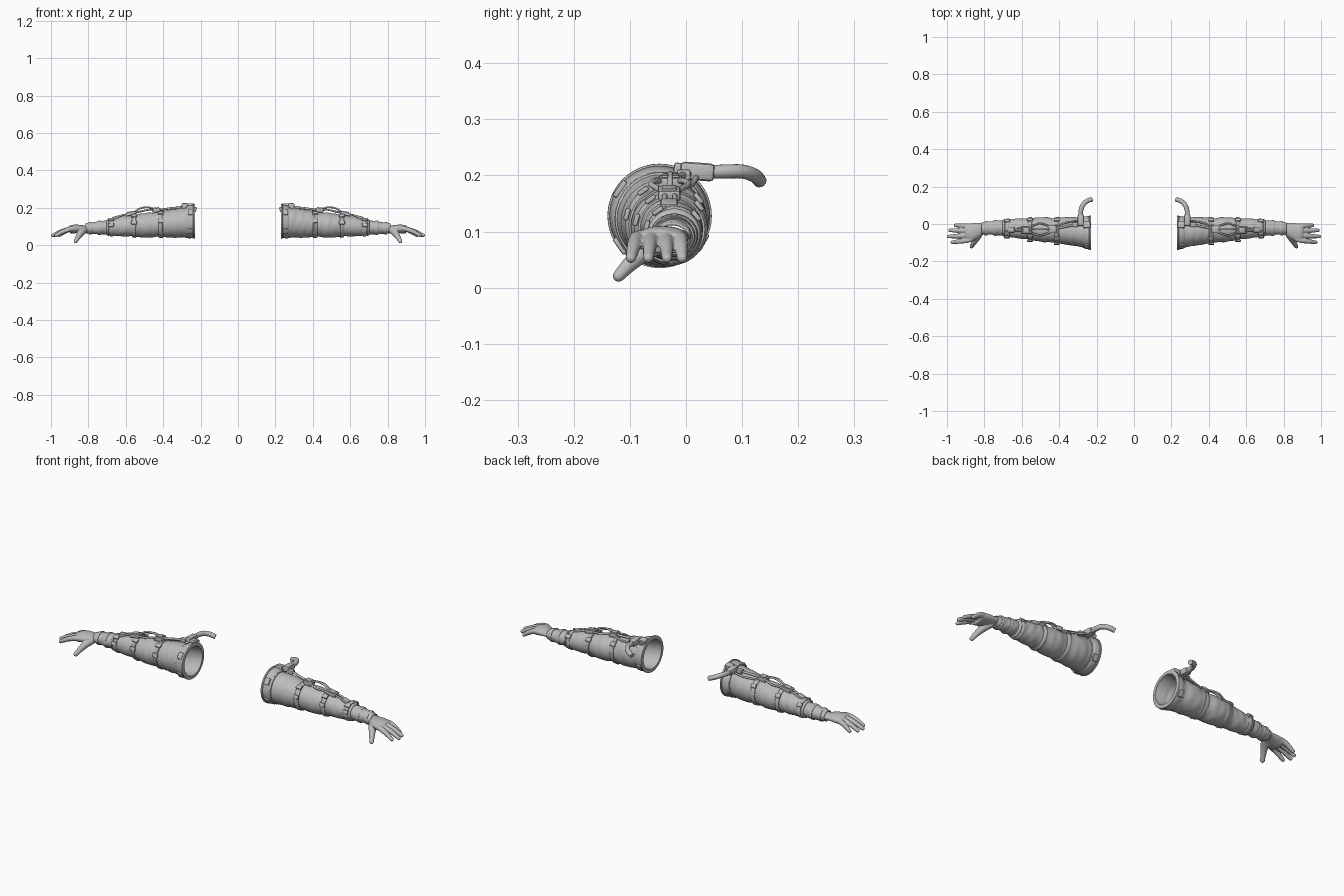
import bpy, bmesh, math
from mathutils import Vector, Matrix

if "Cube" in bpy.data.objects:
    bpy.data.objects.remove(bpy.data.objects["Cube"])

grey = bpy.data.materials.new("suit grey")
grey.use_nodes = True
grey.diffuse_color = (0.5, 0.5, 0.5, 1)
grey.node_tree.nodes["Principled BSDF"].inputs["Base Color"].default_value = (0.5, 0.5, 0.5, 1)

# Sleeve stations from shoulder to wrist: x, centre y, centre z, half width, half height
SLEEVE = [(.235, -.047, .128, .083, .083), (.28, -.045, .122, .077, .079),
          (.34, -.038, .117, .076, .077), (.40, -.035, .113, .069, .070),
          (.42, -.034, .111, .064, .065), (.48, -.030, .107, .067, .067),
          (.545, -.027, .105, .060, .060), (.56, -.026, .104, .056, .056),
          (.62, -.024, .100, .053, .053), (.68, -.021, .096, .045, .044),
          (.70, -.021, .095, .039, .037), (.74, -.021, .093, .040, .036),
          (.765, -.021, .092, .035, .032), (.79, -.022, .091, .036, .031),
          (.815, -.024, .090, .031, .026)]


def sleeve_at(x):
    """Smoothly blended sleeve section at x."""
    for a, b in zip(SLEEVE, SLEEVE[1:]):
        if x <= b[0]:
            break
    t = min(max((x - a[0]) / (b[0] - a[0]), 0), 1)
    t = (t + t * t * (3 - 2 * t)) / 2
    return [p + (q - p) * t for p, q in zip(a[1:], b[1:])]


def on_sleeve(x, angle, lift=0):
    """Point on the sleeve; angle 90 is the top, 180 the front."""
    y, z, ry, rz = sleeve_at(x)
    a = math.radians(angle)
    return Vector((x, y + (ry + lift) * math.cos(a), z + (rz + lift) * math.sin(a)))


def finish(name, bm, angle=40):
    bmesh.ops.recalc_face_normals(bm, faces=bm.faces)
    me = bpy.data.meshes.new(name)
    bm.to_mesh(me)
    bm.free()
    me.materials.append(grey)
    ob = bpy.data.objects.new(name, me)
    bpy.context.collection.objects.link(ob)
    bpy.ops.object.select_all(action='DESELECT')
    ob.select_set(True)
    bpy.context.view_layer.objects.active = ob
    bpy.ops.object.shade_smooth_by_angle(angle=math.radians(angle))
    return ob


def mirror(ob):
    ob.modifiers.new("other arm", 'MIRROR').use_mirror_merge = False
    return ob


def bridge(bm, rings, caps=True, closed=False):
    n = len(rings[0])
    vs = [[bm.verts.new(p) for p in r] for r in rings]
    pairs = list(zip(vs, vs[1:])) + ([(vs[-1], vs[0])] if closed else [])
    for r, s in pairs:
        for i in range(n):
            bm.faces.new((r[i], r[(i + 1) % n], s[(i + 1) % n], s[i]))
    if caps:
        bm.faces.new(vs[0])
        bm.faces.new(vs[-1])


def add_tube(bm, path, n=12, flat=1.0, rounded=False):
    """Tube through (x, y, z, radius) points, smoothed along its length."""
    pts = [Vector(p) for p in path]
    ext = [2 * pts[0] - pts[1]] + pts + [2 * pts[-1] - pts[-2]]
    fine = []
    for i in range(1, len(ext) - 2):
        a, b, c, d = ext[i - 1:i + 3]
        for k in range(6):
            t = k / 6
            fine.append(.5 * (2 * b + (c - a) * t + (2 * a - 5 * b + 4 * c - d) * t * t
                              + (3 * b - a - 3 * c + d) * t ** 3))
    fine.append(pts[-1])
    if rounded:
        tip = fine[-1]
        way = (tip - fine[-2]).to_3d().normalized() * tip.w
        for k in (.35, .65, .85, .97):
            fine.append(Vector((*(tip.to_3d() + way * k), tip.w * math.sqrt(1 - k * k))))
    rings = []
    for i, p in enumerate(fine):
        t = (fine[min(i + 1, len(fine) - 1)] - fine[max(i - 1, 0)]).to_3d().normalized()
        up = Vector((0, 0, 1)) if abs(t.z) < .9 else Vector((1, 0, 0))
        side = up.cross(t).normalized()
        up = t.cross(side)
        rings.append([p.to_3d() + p.w * (side * math.cos(j * math.tau / n)
                      + up * math.sin(j * math.tau / n) * flat) for j in range(n)])
    bridge(bm, rings)


def tube(name, path, **kw):
    bm = bmesh.new()
    add_tube(bm, path, **kw)
    return mirror(finish(name, bm))


def box(name, centre, size, roll=0, pitch=0, bevel=.004):
    """Bevelled box; roll turns it about x, pitch slopes it down the arm."""
    bm = bmesh.new()
    m = (Matrix.Translation(centre) @ Matrix.Rotation(math.radians(roll), 4, 'X')
         @ Matrix.Rotation(math.radians(pitch), 4, 'Y') @ Matrix.Diagonal((*size, 1)))
    bmesh.ops.create_cube(bm, size=1, matrix=m)
    bmesh.ops.bevel(bm, geom=bm.edges[:], offset=bevel, segments=2, affect='EDGES', profile=.5)
    return mirror(finish(name, bm))


def band(name, x0, x1, lift, depth=.008, n=48):
    """Strap with rounded edges wrapped round the sleeve."""
    rings = []
    e = (x1 - x0) * .15
    for x, h in ((x0, -depth), (x0, lift * .6), (x0 + e, lift), (x1 - e, lift),
                 (x1, lift * .6), (x1, -depth)):
        rings.append([on_sleeve(x, 360 * j / n, h) for j in range(n)])
    bm = bmesh.new()
    bridge(bm, rings, caps=False, closed=True)
    return mirror(finish(name, bm))


# Open hollow sleeve with soft cloth folds
rings = []
for i in range(117):
    x = .235 + .005 * i
    rings.append([])
    for j in range(48):
        a = j * 7.5
        r = math.radians(a)
        fold = .0012 * math.sin(130 * x + 2.2 * math.sin(r + 9 * x)) * math.sin(2 * r + 17 * x)
        rings[-1].append(on_sleeve(x, a, fold))
bm = bmesh.new()
bridge(bm, rings, caps=False)
sleeve = finish("sleeve", bm, 60)
shell = sleeve.modifiers.new("cloth thickness", 'SOLIDIFY')
shell.thickness, shell.offset = .005, -1
mirror(sleeve)

# Shoulder collar, arm straps and wrist cuff
band("shoulder_collar", .232, .272, .007)
band("collar_lip", .229, .240, .010)
band("collar_seam", .270, .279, .004)
band("upper_strap", .402, .424, .006)
band("lower_strap", .546, .566, .006)
band("wrist_strap", .668, .688, .005)
band("wrist_cuff", .690, .702, .006)
band("glove_cuff", .735, .750, .003)
band("glove_hem", .783, .797, .003)

# Buckles on the straps and collar
for label, x, lift in (("upper", .413, .008), ("lower", .556, .008), ("wrist", .679, .006)):
    for place, angle in (("front", 165), ("shoulder", 125), ("rear", 40)):
        box(f"{label}_{place}_buckle", on_sleeve(x, angle, lift), (.030, .022, .009),
            roll=angle - 90, bevel=.003)
for k, angle in enumerate((60, 145, 215, 330)):
    box(f"collar_clip_{k + 1}", on_sleeve(.255, angle, .007), (.026, .034, .010),
        roll=angle - 90, bevel=.003)

# Equipment boxes along the top of the arm
box("hose_socket", (.285, .020, .207), (.034, .062, .032), roll=-4, bevel=.008)
box("collar_mount", (.252, -.005, .211), (.038, .034, .020), roll=-10)
box("collar_valve", (.315, -.004, .201), (.030, .024, .020))
box("upper_box", (.437, -.028, .187), (.044, .042, .022), pitch=6)
box("upper_box_lid", (.437, -.028, .198), (.030, .030, .008), pitch=6, bevel=.002)
box("lower_box", (.575, -.030, .168), (.056, .040, .018), pitch=10)
box("lower_box_lid", (.577, -.030, .177), (.036, .026, .007), pitch=10, bevel=.002)
box("wrist_box", (.655, -.030, .148), (.036, .030, .014), pitch=18)

# Hose that bends away behind the shoulder
tube("air_hose", [(.285, .040, .206, .012), (.284, .070, .207, .0125), (.274, .100, .207, .0125),
                  (.252, .122, .200, .0125), (.225, .132, .190, .012)], n=16)

# Cables running between the boxes
for name, y, bow in (("front_cable", -.044, -.018), ("rear_cable", -.014, .018)):
    tube(name, [(.450, y, .190, .005), (.475, y + bow * .6, .190, .005),
                (.505, y + bow, .184, .005), (.530, y + bow * .5, .178, .005),
                (.555, y, .172, .005)], n=10)
tube("raised_cable", [(.450, -.028, .193, .005), (.480, -.028, .203, .005),
                      (.520, -.028, .198, .005), (.555, -.028, .177, .005)], n=10)
tube("shoulder_cable", [(.300, .004, .203, .006), (.345, -.010, .199, .006),
                        (.385, -.018, .194, .006), (.425, -.024, .189, .006)], n=10)
tube("outer_shoulder_cable", [(.300, .018, .196, .005), (.350, .010, .184, .005),
                              (.400, -.004, .182, .005), (.425, -.012, .186, .005)], n=10)
for name, y in (("wrist_cable_front", -.038), ("wrist_cable_rear", -.020)):
    tube(name, [(.595, y, .164, .005), (.620, y, .160, .005), (.645, y, .150, .005),
                (.685, y, .138, .004)], n=10)

# Glove: palm, fingers and thumb fused into one surface
bm = bmesh.new()
add_tube(bm, [(.790, -.022, .091, .031), (.820, -.026, .090, .033), (.850, -.036, .089, .043),
              (.880, -.046, .086, .049), (.900, -.048, .082, .044)], n=24, flat=.48)
fingers = [(-.088, -.098, .972), (-.062, -.067, .991), (-.036, -.034, .984), (-.011, -.007, .955)]
for root, tip, reach in fingers:
    mid = (root + tip) / 2
    add_tube(bm, [(.865, root * .8 - .01, .090, .013), (.895, root, .087, .0135),
                  ((.895 + reach) / 2, mid, .074, .0125), (reach, tip, .053, .0095)],
             rounded=True)
add_tube(bm, [(.815, -.036, .084, .017), (.838, -.070, .068, .019), (.855, -.098, .044, .0145),
              (.868, -.120, .021, .011)], rounded=True)
glove = finish("glove", bm, 180)
fuse = glove.modifiers.new("fuse", 'REMESH')
fuse.mode, fuse.voxel_size, fuse.use_smooth_shade = 'VOXEL', .0028, True
soften = glove.modifiers.new("soften", 'SMOOTH')
soften.factor, soften.iterations = .5, 4
mirror(glove)
